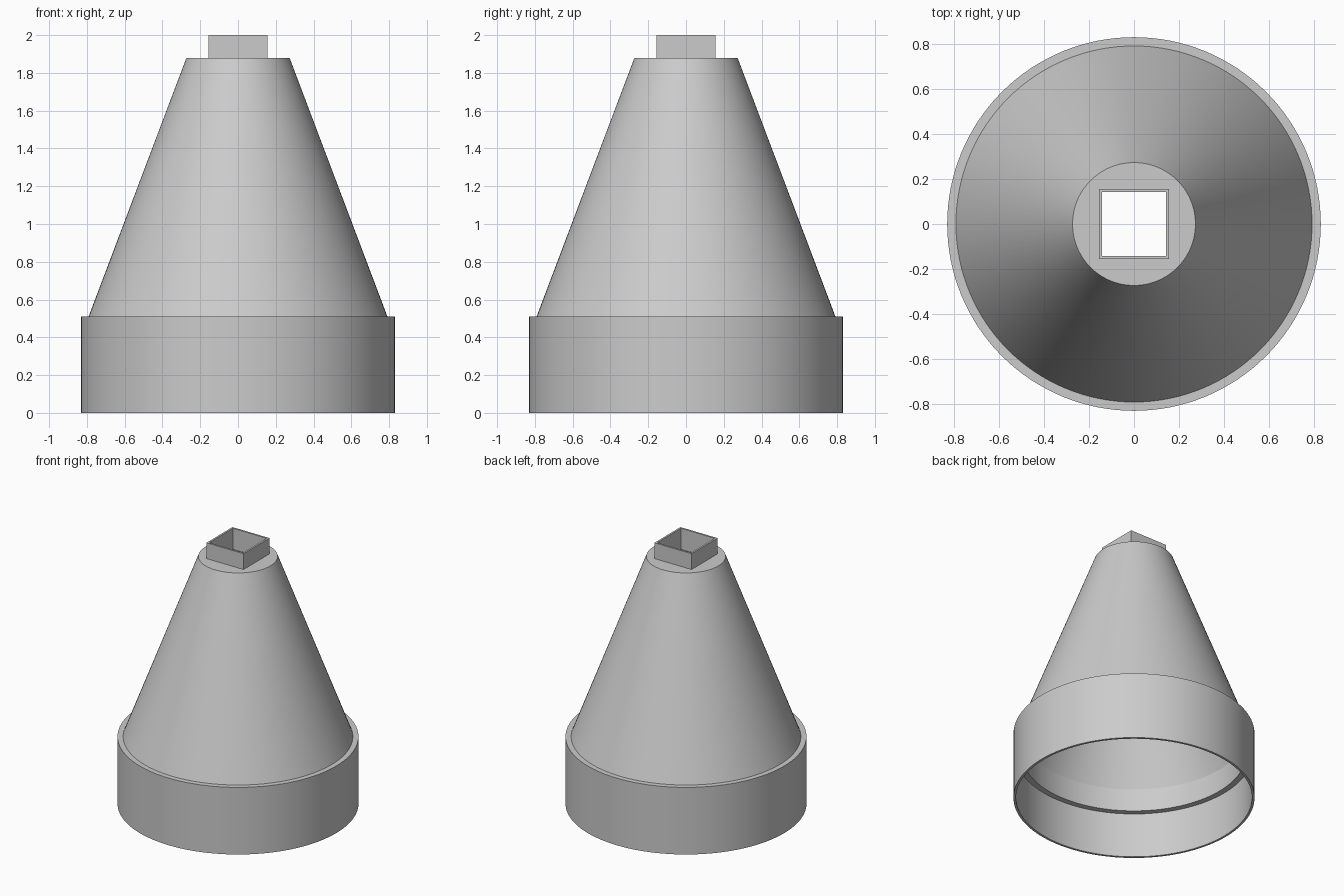
import bpy, bmesh
from math import cos, sin, pi, radians

cube = bpy.data.objects.get("Cube")
if cube:
    bpy.data.objects.remove(cube, do_unlink=True)

SEGMENTS = 128

grey = bpy.data.materials.new("plain grey")
grey.use_nodes = True
colour = (0.6, 0.6, 0.6, 1)
grey.diffuse_color = colour
grey.node_tree.nodes["Principled BSDF"].inputs["Base Color"].default_value = colour


def circle(r, z):
    angles = [2 * pi * i / SEGMENTS for i in range(SEGMENTS)]
    return [(r * cos(a), r * sin(a), z) for a in angles]


def square(half, z):
    # Push the points of a unit circle out onto a square
    return [(half * x / max(abs(x), abs(y)), half * y / max(abs(x), abs(y)), z)
            for x, y, _ in circle(1, 0)]


def loft(name, rings):
    """Skin a closed series of rings into a hollow solid."""
    bm = bmesh.new()
    loops = [[bm.verts.new(p) for p in ring] for ring in rings]
    for lower, upper in zip(loops, loops[1:] + loops[:1]):
        for i in range(SEGMENTS):
            j = (i + 1) % SEGMENTS
            bm.faces.new((lower[i], lower[j], upper[j], upper[i]))
    bmesh.ops.recalc_face_normals(bm, faces=bm.faces)
    mesh = bpy.data.meshes.new(name)
    bm.to_mesh(mesh)
    bm.free()
    mesh.materials.append(grey)
    obj = bpy.data.objects.new(name, mesh)
    bpy.context.collection.objects.link(obj)
    bpy.ops.object.select_all(action="DESELECT")
    obj.select_set(True)
    bpy.context.view_layer.objects.active = obj
    bpy.ops.object.shade_smooth_by_angle(angle=radians(15))
    return obj


# Base collar with a stepped ledge inside
loft("base_collar", [circle(0.83, 0), circle(0.83, 0.51), circle(0.77, 0.51),
                     circle(0.77, 0.34), circle(0.813, 0.34), circle(0.813, 0)])

# Hollow cone with a flat cap and a square opening
loft("cone_shell", [circle(0.793, 0.505), circle(0.273, 1.88), square(0.148, 1.88),
                    square(0.148, 1.84), circle(0.262, 1.84), circle(0.772, 0.505)])

# Square tube through the cap
loft("square_spout", [square(0.156, 1.84), square(0.156, 2), square(0.142, 2),
                      square(0.142, 1.84)])
